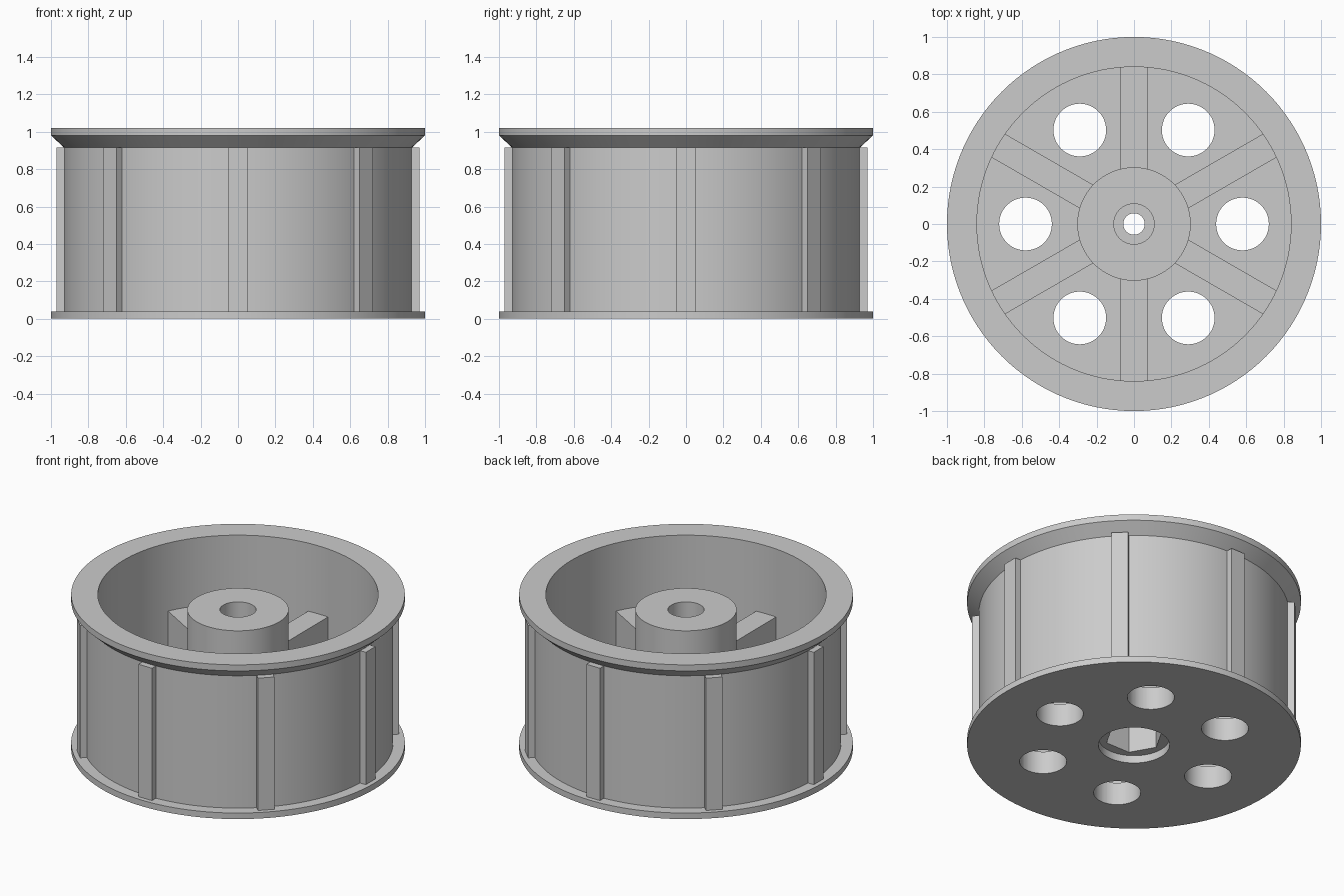
import bpy, bmesh, math
from mathutils import Matrix, Vector

if "Cube" in bpy.data.objects:
    bpy.data.objects.remove(bpy.data.objects["Cube"], do_unlink=True)

grey = bpy.data.materials.new("light grey plastic")
grey.use_nodes = True
colour = (0.6, 0.6, 0.6, 1)
grey.diffuse_color = colour
grey.node_tree.nodes["Principled BSDF"].inputs["Base Color"].default_value = colour


def make_object(name, bm):
    bmesh.ops.recalc_face_normals(bm, faces=bm.faces)
    mesh = bpy.data.meshes.new(name)
    bm.to_mesh(mesh)
    bm.free()
    mesh.materials.append(grey)
    obj = bpy.data.objects.new(name, mesh)
    bpy.context.collection.objects.link(obj)
    return obj


def lathe(name, profile, steps=120):
    """Revolve a closed (radius, height) outline around z."""
    bm = bmesh.new()
    rings = []
    for i in range(steps):
        a = math.tau * i / steps
        rings.append([bm.verts.new((r * math.cos(a), r * math.sin(a), z)) for r, z in profile])
    for i, ring in enumerate(rings):
        after = rings[(i + 1) % steps]
        for j in range(len(profile)):
            k = (j + 1) % len(profile)
            bm.faces.new((ring[j], after[j], after[k], ring[k]))
    return make_object(name, bm)


def add_prism(bm, x, radius, z0, z1, sides, angle=0):
    place = Matrix.Rotation(angle, 4, "Z") @ Matrix.Translation((x, 0, (z0 + z1) / 2))
    bmesh.ops.create_cone(bm, cap_ends=True, segments=sides, radius1=radius,
                          radius2=radius, depth=z1 - z0, matrix=place)


def radial_bars(name, count, first, r0, r1, width, z0, z1):
    """Boxes pointing outward, evenly spaced around z."""
    bm = bmesh.new()
    for i in range(count):
        turn = Matrix.Rotation(first + math.tau * i / count, 4, "Z")
        centre = Matrix.Translation(((r0 + r1) / 2, 0, (z0 + z1) / 2))
        size = Matrix.Diagonal((r1 - r0, width, z1 - z0, 1))
        bmesh.ops.create_cube(bm, size=1, matrix=turn @ centre @ size)
    return make_object(name, bm)


# Wheel body: flanges, drum, floor and stepped hub in one outline
wheel = lathe("wheel_body", [
    (0.213, 0), (1, 0), (1, 0.04), (0.93, 0.04), (0.93, 0.915), (1, 0.98),
    (1, 1.02), (0.84, 1.02), (0.84, 0.15), (0.303, 0.15), (0.303, 0.92),
    (0.108, 0.92), (0.108, 0.5), (0.057, 0.5), (0.057, 0.05), (0.213, 0.05)])

# Cutter: six round floor holes and the hexagonal socket under the hub
bm = bmesh.new()
for i in range(6):
    add_prism(bm, 0.58, 0.141, -0.1, 0.3, 48, math.tau * i / 6)
bmesh.ops.rotate(bm, verts=bm.verts, cent=(0, 0, 0), matrix=Matrix.Identity(3))
hexagon = bmesh.ops.create_cone(bm, cap_ends=True, segments=6, radius1=0.174, radius2=0.174,
                                depth=0.43, matrix=Matrix.Translation((0, 0, 0.235)))
# Put a corner of the hexagon on the x axis
corner = hexagon["verts"][0].co
bmesh.ops.rotate(bm, verts=hexagon["verts"], cent=(0, 0, 0),
                 matrix=Matrix.Rotation(-math.atan2(corner.y, corner.x), 3, "Z"))
cutter = make_object("hole_cutter", bm)
cutter.hide_render = True

cut = wheel.modifiers.new("holes", "BOOLEAN")
cut.operation = "DIFFERENCE"
cut.solver = "EXACT"
cut.object = cutter
bpy.ops.object.select_all(action="DESELECT")
bpy.context.view_layer.objects.active = wheel
wheel.select_set(True)
bpy.ops.object.modifier_apply(modifier=cut.name)
bpy.data.objects.remove(cutter, do_unlink=True)
bpy.ops.object.shade_smooth_by_angle(angle=math.radians(25))

# Spokes inside, grip ribs outside
radial_bars("spokes", 6, math.radians(30), 0.28, 0.86, 0.145, 0.1, 0.57)
radial_bars("grip_ribs", 8, 0, 0.9, 0.97, 0.1, 0.03, 0.915)
